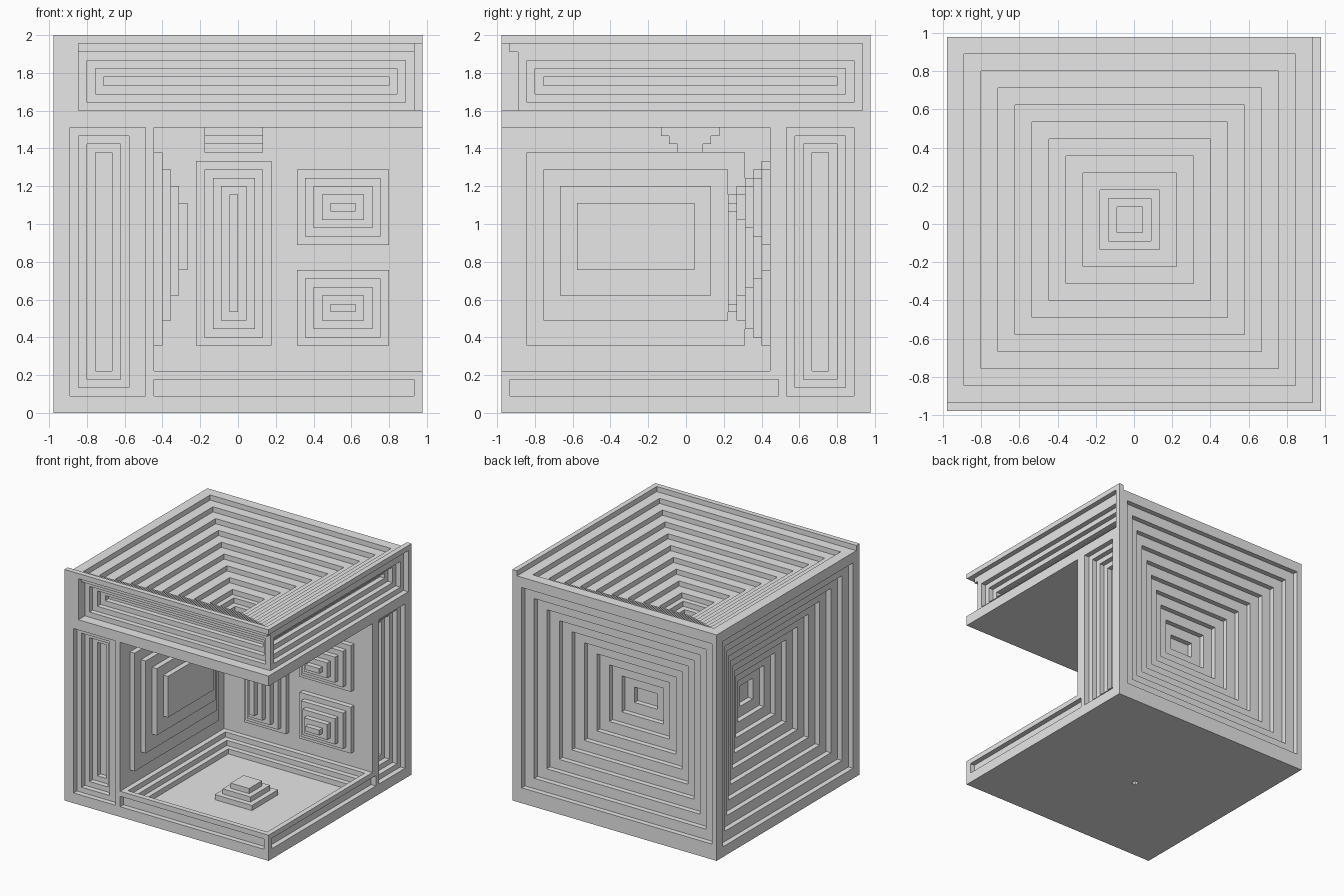
import bpy
import bmesh

U = 2 / 45      # one stair step
EPS = 0.04      # keeps neighbouring pits from meeting on a bare edge

if "Cube" in bpy.data.objects:
    bpy.data.objects.remove(bpy.data.objects["Cube"])

stone = bpy.data.materials.new("plain_grey")
stone.use_nodes = True
stone.diffuse_color = (0.8, 0.8, 0.8, 1)
stone.node_tree.nodes["Principled BSDF"].inputs["Base Color"].default_value = (0.8, 0.8, 0.8, 1)


def make(name, boxes):
    """One object from boxes, each given as x, y and z ranges counted in steps."""
    bm = bmesh.new()
    for box in boxes:
        verts = bmesh.ops.create_cube(bm, size=1)["verts"]
        for v in verts:
            x, y, z = (lo if c < 0 else hi for c, (lo, hi) in zip(v.co, box))
            v.co = ((x - 22) * U, (y - 22) * U, z * U)
    mesh = bpy.data.meshes.new(name)
    bm.to_mesh(mesh)
    bm.free()
    mesh.materials.append(stone)
    obj = bpy.data.objects.new(name, mesh)
    bpy.context.collection.objects.link(obj)
    return obj


def combine(target, boxes, operation="DIFFERENCE"):
    """Cut boxes out of the target, or weld them on, one after another."""
    tools = []
    for box in boxes:
        tool = make("helper", [box])
        tool.hide_render = True
        mod = target.modifiers.new("step", "BOOLEAN")
        mod.operation, mod.solver, mod.object = operation, "EXACT", tool
        tools.append(tool)
    graph = bpy.context.evaluated_depsgraph_get()
    result = bpy.data.meshes.new_from_object(target.evaluated_get(graph))
    target.modifiers.clear()
    target.data = result
    for tool in tools:
        bpy.data.objects.remove(tool)


def nested(axis, a, b, start, direction, count, step=1, outside=None):
    """Boxes shrinking by step in both ranges while reaching one step deeper."""
    boxes = []
    outside = start - direction if outside is None else outside
    for i in range(count):
        s = i * step
        depth = tuple(sorted((outside, start + direction * (i + 1))))
        sides = [(a[0] + s, a[1] - s), (b[0] + s, b[1] - s)]
        sides.insert(axis, depth)
        boxes.append(tuple(sides))
    return boxes


X, Y, Z = 0, 1, 2
body = make("body", [((0, 44), (0, 44), (0, 44))])

# Open corner room and the stepped hollow in its floor
combine(body, [((12, 46), (-2, 32), (5, 34))])
combine(body, nested(Z, (13, 43), (1, 31), 5, -1, 3, outside=6))

# Stepped boss under the ceiling
combine(body, [((18, 25), (19 + i, 26 - i), (33 - i, 35)) for i in range(3)], "UNION")

# Inverted pyramid in the roof
roof = nested(Z, (2, 41), (3, 42), 44, -1, 9, 2)
roof += [((18 + i, 25 - i), (19 + i, 26 - i), (35 - i, 46)) for i in (1, 2)]
combine(body, roof)

# Inverted pyramids in the back and closed side walls
combine(body, nested(Y, (1, 42), (3, 42), 44, -1, 10, 2))
combine(body, nested(X, (2, 42), (2, 42), 0, 1, 10, 2))

# Upper bands, open to each other at the corner
combine(body, [((3, 46), (-2, 1), (36, 46)), ((3, 46), (-2, 2), (36, 43)),
               ((43, 46), (-2, 43), (36, 46))])
combine(body, nested(Y, (4, 42 - EPS), (37, 42), 2, 1, 3, outside=0))
combine(body, nested(X, (3 + EPS, 42), (37, 42), 43, -1, 3, outside=46))

# Tall stepped panels in the two posts
combine(body, [((2, 11), (-1, 1), (2, 34))] + nested(Y, (3, 9), (3, 33), 1, 1, 3, outside=-1))
combine(body, [((43, 46), (34, 42), (2, 34))] + nested(X, (35, 41), (3, 33), 43, -1, 3, outside=46))

# Grooves along the plinth and a small socket underneath
combine(body, [((12, 43 - EPS), (-1, 1), (2, 4)), ((43, 46), (1 + EPS, 33), (2, 4)),
               ((20, 21), (20, 21), (-1, 1))])

# Raised rim on the two open edges of the roof
make("front_rim", [((0, 44), (0, 1), (44, 45))])
make("side_rim", [((43, 44), (1, 44), (44, 45))])

# Stepped reliefs on the back wall of the room
make("tall_relief", nested(Y, (17, 26), (8, 30), 32, -1, 5, outside=32.2))
for name, low in (("lower_relief", 8), ("upper_relief", 20)):
    make(name, nested(Y, (29, 40), (low, low + 9), 32, -1, 5, outside=32.2))

# Wide stepped relief on the side wall of the room
make("side_relief", [((11.8, 13 + i), (3 + 2 * i, 29 - 2 * i), (8 + 3 * i, 31 - 2 * i))
                     for i in range(4)])

# Small stepped mound in the middle of the floor
make("floor_mound", [((24 + i, 32 - i), (12 + i, 20 - i), (1.8, 3 + i)) for i in range(3)])
